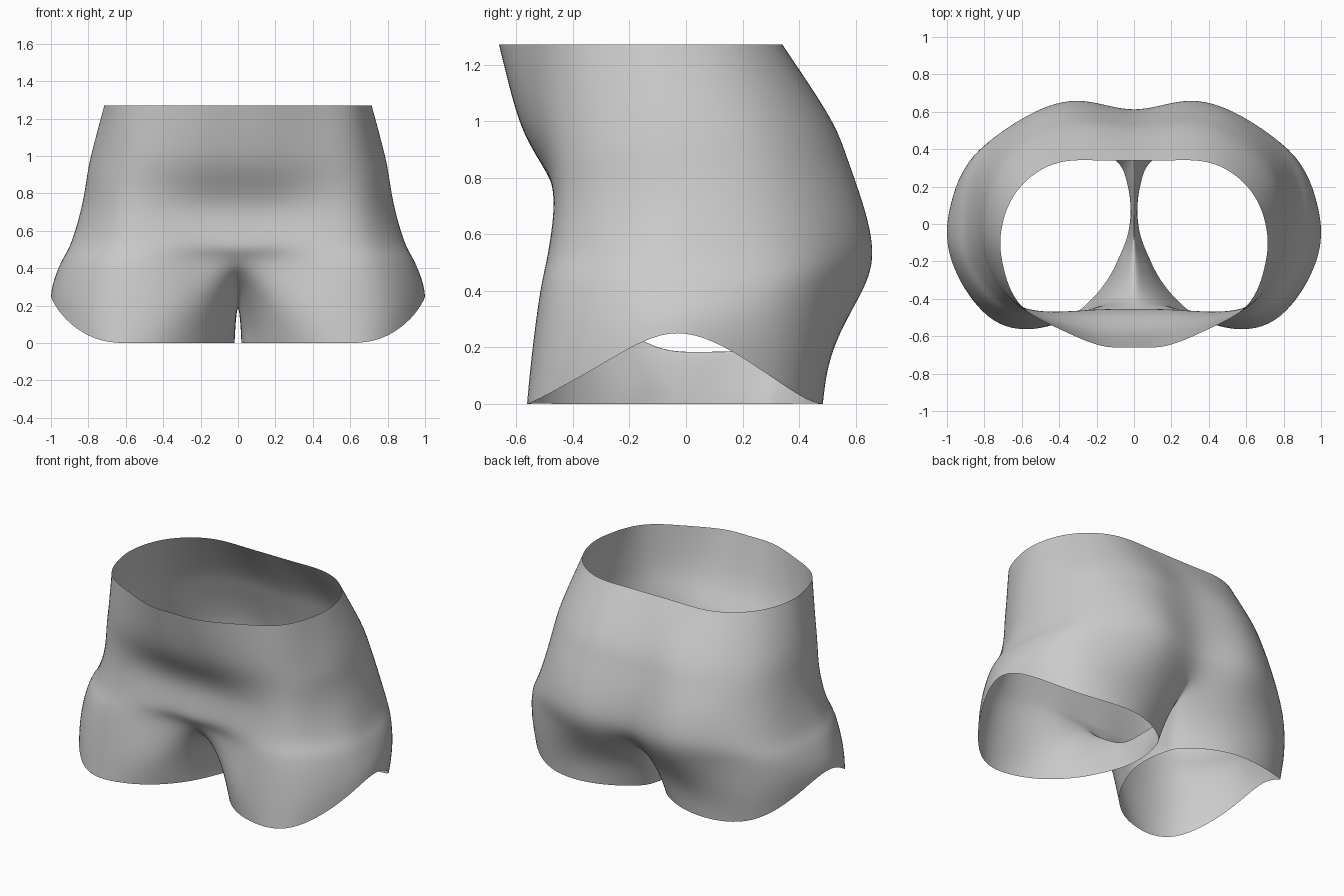
import bpy, bmesh
from mathutils import Vector

if "Cube" in bpy.data.objects:
    bpy.data.objects.remove(bpy.data.objects["Cube"])

# Half rings running from front centre, round the right side, to back centre: (x, y)
waist = [(0, -.66), (.18, -.65), (.4, -.56), (.61, -.43), (.7, -.22), (.71, -.04),
         (.63, .17), (.43, .32), (.2, .34), (0, .34)]
belly = [(0, -.595), (.2, -.585), (.42, -.53), (.63, -.425), (.75, -.21), (.78, 0),
         (.71, .25), (.5, .44), (.25, .505), (0, .485)]
belt = [(0, -.525), (.2, -.52), (.42, -.495), (.64, -.42), (.77, -.22), (.81, 0),
        (.75, .28), (.54, .49), (.28, .57), (0, .545)]
hip = [(0, -.456), (.2, -.458), (.42, -.468), (.65, -.42), (.79, -.22), (.84, 0),
       (.785, .3), (.57, .535), (.3, .625), (0, .59)]
seat = [(0, -.465), (.2, -.47), (.42, -.487), (.68, -.44), (.85, -.22), (.895, 0),
        (.83, .33), (.6, .56), (.3, .66), (0, .61)]
torso = [[(x, y, z) for x, y in ring]
         for ring, z in ((waist, 1.27), (belly, 1.02), (belt, .87), (hip, .71), (seat, .53))]

# Closed leg rings: outer ten points, then five along the inner thigh, back to front
split = [(0, -.415, .42), (.2, -.445, .42), (.43, -.505, .41), (.71, -.47, .42), (.9, -.24, .43),
         (.94, 0, .44), (.88, .32, .42), (.64, .52, .39), (.31, .61, .37), (0, .52, .36),
         (0, .36, .24), (0, .2, .19), (0, .06, .185), (0, -.1, .2), (0, -.27, .3)]
thigh = [(.11, -.34, .21), (.25, -.465, .2), (.45, -.535, .2), (.74, -.5, .2), (.93, -.27, .28),
         (.985, -.02, .33), (.92, .27, .28), (.69, .47, .19), (.34, .51, .18), (.07, .4, .17),
         (.025, .26, .11), (.014, .15, .1), (.014, .04, .1), (.025, -.08, .1), (.06, -.2, .14)]
hem = [(.15, -.31, 0), (.29, -.46, 0), (.5, -.555, 0), (.75, -.515, .02), (.94, -.28, .15),
       (1, -.03, .25), (.93, .22, .15), (.73, .42, .02), (.39, .48, 0), (.12, .36, 0),
       (.045, .25, 0), (.022, .14, 0), (.02, .03, 0), (.04, -.08, 0), (.085, -.19, 0)]


def bridge(bm, a, b, closed):
    n = len(b)
    for i in range(n if closed else n - 1):
        j = (i + 1) % n
        bm.faces.new((a[i], b[i], b[j], a[j]))


# Cage: torso strips plus two legs, mirrored and welded on the centre line
bm = bmesh.new()
for side in (1, -1):
    rows = [[bm.verts.new((x * side, y, z)) for x, y, z in r]
            for r in torso + [split, thigh, hem]]
    for k in range(len(rows) - 1):
        if k < len(torso):
            bridge(bm, rows[k][:10], rows[k + 1][:10], False)
        else:
            bridge(bm, rows[k], rows[k + 1], True)
bmesh.ops.remove_doubles(bm, verts=bm.verts[:], dist=.001)
bmesh.ops.recalc_face_normals(bm, faces=bm.faces[:])
front = min(bm.faces, key=lambda f: f.calc_center_median().y)
if front.normal.y > 0:
    bmesh.ops.reverse_faces(bm, faces=bm.faces[:])


def limit_point(v):
    """Where the subdivided surface ends up for a cage vertex."""
    if v.is_boundary:
        ends = [e.other_vert(v).co for e in v.link_edges if e.is_boundary]
        return (v.co * 4 + ends[0] + ends[1]) / 6
    n = len(v.link_edges)
    near = [e.other_vert(v) for e in v.link_edges]
    total = v.co * (n * n)
    for w in near:
        total = total + w.co * 4
    for f in v.link_faces:
        total = total + next(w.co for w in f.verts if w is not v and w not in near)
    return total / (n * (n + 5))


# Push the cage out so the smooth surface passes through the measured rings
target = {v: v.co.copy() for v in bm.verts}
for _ in range(6):
    shift = {v: target[v] - limit_point(v) for v in bm.verts}
    for v, d in shift.items():
        v.co += d * .9

mesh = bpy.data.meshes.new("shorts")
bm.to_mesh(mesh)
bm.free()
shorts = bpy.data.objects.new("shorts", mesh)
bpy.context.collection.objects.link(shorts)
mesh.polygons.foreach_set("use_smooth", [True] * len(mesh.polygons))

cloth = bpy.data.materials.new("light grey cloth")
cloth.diffuse_color = (.6, .6, .6, 1)
cloth.use_nodes = True
cloth.node_tree.nodes["Principled BSDF"].inputs["Base Color"].default_value = cloth.diffuse_color
mesh.materials.append(cloth)

smooth = shorts.modifiers.new("smooth", 'SUBSURF')
smooth.levels = smooth.render_levels = 3
